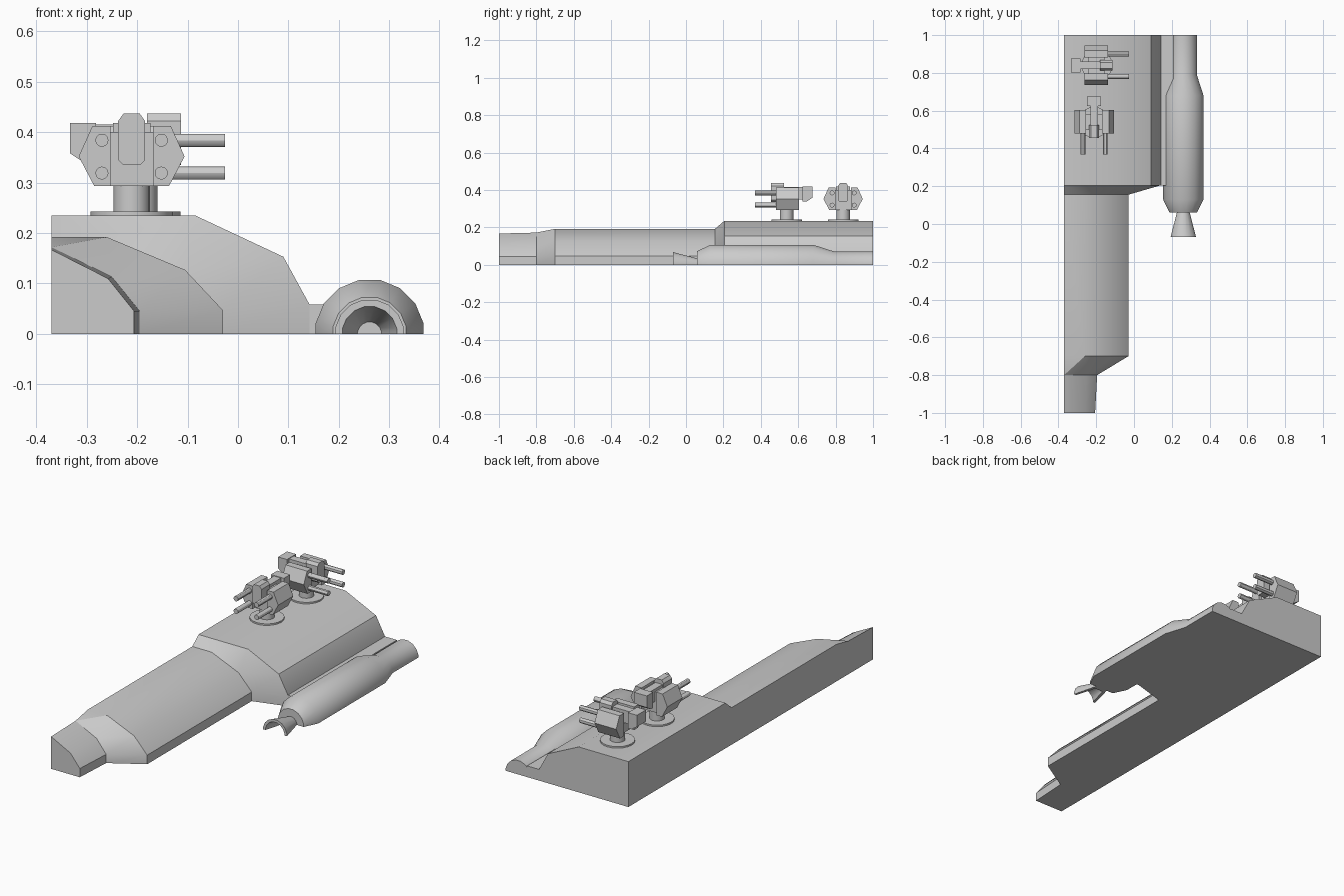
import bpy, bmesh, math
from mathutils import Matrix, Vector

if "Cube" in bpy.data.objects:
    bpy.data.objects.remove(bpy.data.objects["Cube"])

GREY = (0.6, 0.6, 0.6, 1)
grey = bpy.data.materials.new("hull grey")
grey.use_nodes = True
grey.diffuse_color = GREY
grey.node_tree.nodes["Principled BSDF"].inputs["Base Color"].default_value = GREY


def loft(name, sections, place=Matrix()):
    """Skin a list of equal-length closed sections and cap both ends."""
    bm = bmesh.new()
    rings = [[bm.verts.new(place @ Vector(p)) for p in s] for s in sections]
    n = len(rings[0])
    for a, b in zip(rings, rings[1:]):
        for i in range(n):
            j = (i + 1) % n
            bm.faces.new((a[i], a[j], b[j], b[i]))
    bm.faces.new(rings[0])
    bm.faces.new(rings[-1])
    bmesh.ops.remove_doubles(bm, verts=bm.verts, dist=0.0001)
    bmesh.ops.recalc_face_normals(bm, faces=bm.faces)
    mesh = bpy.data.meshes.new(name)
    bm.to_mesh(mesh)
    bm.free()
    mesh.materials.append(grey)
    obj = bpy.data.objects.new(name, mesh)
    bpy.context.collection.objects.link(obj)
    bpy.ops.object.select_all(action="DESELECT")
    obj.select_set(True)
    bpy.context.view_layer.objects.active = obj
    bpy.ops.object.shade_smooth_by_angle(angle=math.radians(30))
    return obj


def along_y(name, outline, y0, y1, place=Matrix()):
    return loft(name, [[(x, y, z) for x, z in outline] for y in (y0, y1)], place)


def along_x(name, outline, x0, x1, place=Matrix()):
    return loft(name, [[(x, y, z) for y, z in outline] for x in (x0, x1)], place)


def circle(r, n, cx=0, cz=0):
    return [(cx + r * math.cos(math.tau * i / n), cz + r * math.sin(math.tau * i / n))
            for i in range(n)]


def half_lathe(name, profile, x):
    """Turn an (r, y) profile through the upper half circle, flat side on the ground."""
    step = 180 / 8
    flat = math.cos(math.radians(step / 2))
    turns = [(0, flat)] + [((i + 0.5) * step, 1) for i in range(8)] + [(180, flat)]
    return loft(name, [[(x + r * k * math.cos(math.radians(a)), y,
                         r * k * math.sin(math.radians(a))) for r, y in profile]
                       for a, k in turns])


# Main hull: cross-sections from stern to nose
SIDE = -0.37
stern = [(SIDE, 0.235), (-0.085, 0.235), (0.09, 0.153), (0.142, 0.058), (0.142, 0)]
middle = [(SIDE, 0.192), (-0.26, 0.192), (-0.105, 0.127), (-0.03, 0.047), (-0.03, 0)]
neck = [(SIDE, 0.172), (SIDE, 0.172), (-0.25, 0.113), (-0.195, 0.045), (-0.195, 0)]
nose = [(SIDE, 0.167), (SIDE, 0.167), (-0.258, 0.11), (-0.206, 0.045), (-0.206, 0)]
stations = [(1, stern), (0.205, stern), (0.155, middle), (-0.7, middle), (-0.8, neck), (-1, nose)]
loft("hull", [[(SIDE, y, 0)] + [(x, y, z) for x, z in s] for y, s in stations])

# Side pod with its pylon and flared nozzle
along_y("pylon", [(0.13, 0), (0.13, 0.058), (0.21, 0.058), (0.21, 0)], 0.205, 1)
half_lathe("engine_pod", [(0, 0.06), (0.074, 0.06), (0.109, 0.13), (0.109, 0.68),
                          (0.073, 0.79), (0.073, 1), (0, 1)], 0.261)
half_lathe("nozzle", [(0, 0.07), (0.032, 0.07), (0.069, -0.07), (0.055, -0.07),
                      (0.024, 0.04), (0, 0.04)], 0.261)


def turret(name, x, y, turn):
    """Four-barrelled gun turret facing the front before it is turned."""
    place = Matrix.Translation((x, y, 0)) @ Matrix.Rotation(math.radians(turn), 4, "Z")
    upright = [("base", 0.082, 0.23, 0.243), ("post", 0.036, 0.24, 0.31)]
    for part, r, z0, z1 in upright:
        loft(f"{name}_{part}", [[(a, b, z) for a, b in circle(r, 20)] for z in (z0, z1)], place)
    pod = [(0.042, 0.293), (0.074, 0.293), (0.105, 0.352), (0.078, 0.412), (0.042, 0.412)]
    for side, s in (("left", 1), ("right", -1)):
        along_y(f"{name}_{side}_pod", [(s * a, z) for a, z in pod], -0.058, 0.066, place)
        for level, z in (("lower", 0.319), ("upper", 0.384)):
            along_y(f"{name}_{side}_{level}_barrel", circle(0.013, 12, s * 0.059, z),
                    -0.17, -0.05, place)
    # Yoke joining the pods, sighting housing and rear counterweight
    yoke = [(-0.04, 0.293), (0.045, 0.293), (0.045, 0.4), (-0.04, 0.4)]
    along_x(f"{name}_yoke", yoke, -0.045, 0.045, place)
    housing = [(-0.017, 0.335), (0.017, 0.335), (0.027, 0.345), (0.027, 0.422),
               (0.016, 0.437), (-0.016, 0.437), (-0.027, 0.422), (-0.027, 0.345)]
    along_y(f"{name}_housing", housing, -0.083, -0.015, place)
    spine = [(-0.02, 0.35), (0.02, 0.35), (0.02, 0.415), (-0.02, 0.415)]
    along_y(f"{name}_spine", spine, -0.02, 0.1, place)
    weight = [(0.137, 0.418), (0.086, 0.418), (0.086, 0.337), (0.105, 0.337), (0.137, 0.358)]
    along_x(f"{name}_counterweight", weight, -0.037, 0.037, place)


turret("front_turret", -0.211, 0.538, 0)
turret("rear_turret", -0.196, 0.84, 90)
